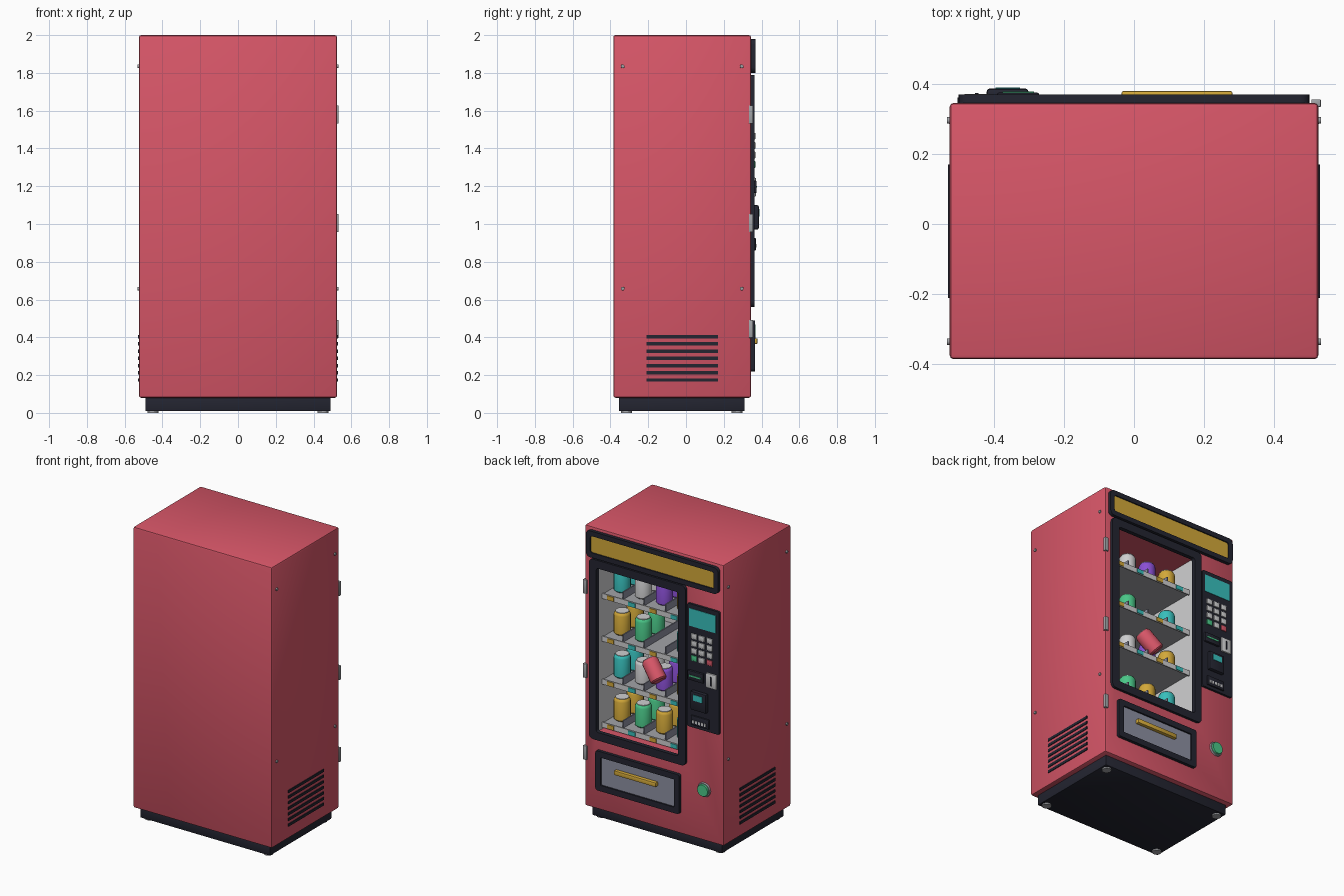
import bpy, bmesh, math
from mathutils import Vector, Matrix

if "Cube" in bpy.data.objects:
    bpy.data.objects.remove(bpy.data.objects["Cube"])

COLOURS = {
    "red": (0.68, 0.093, 0.138), "charcoal": (0.017, 0.018, 0.03),
    "yellow": (0.66, 0.40, 0.042), "teal": (0.04, 0.53, 0.51),
    "green": (0.07, 0.58, 0.25), "purple": (0.26, 0.08, 0.67),
    "light_grey": (0.63, 0.63, 0.64), "metal_grey": (0.36, 0.37, 0.39),
    "slate": (0.27, 0.28, 0.36),
}
MATS = {}
for key, rgb in COLOURS.items():
    MATS[key] = bpy.data.materials.new(key)
    MATS[key].diffuse_color = (*rgb, 1)


def finish(name, bm, *cols):
    bmesh.ops.recalc_face_normals(bm, faces=bm.faces)
    me = bpy.data.meshes.new(name)
    bm.to_mesh(me)
    bm.free()
    for c in cols:
        me.materials.append(MATS[c])
    ob = bpy.data.objects.new(name, me)
    bpy.context.collection.objects.link(ob)
    return ob


def box(name, col, x, y, z, bevel=0.0, corner=0.0):
    """Box from (min, max) ranges; corner rounds only the edges along y."""
    bm = bmesh.new()
    size = [r[1] - r[0] for r in (x, y, z)]
    mid = [(r[1] + r[0]) / 2 for r in (x, y, z)]
    bmesh.ops.create_cube(bm, size=1, matrix=Matrix.Translation(mid) @ Matrix.Diagonal((*size, 1)))
    if bevel:
        bmesh.ops.bevel(bm, geom=bm.edges[:], offset=bevel, segments=2, affect='EDGES', profile=0.5)
    if corner:
        along = [e for e in bm.edges if abs(e.verts[0].co.y - e.verts[1].co.y) > 1e-5]
        bmesh.ops.bevel(bm, geom=along, offset=corner, segments=4, affect='EDGES', profile=0.5)
    return finish(name, bm, col)


def round_rect(x, z, r, n=5):
    pts = []
    for k, (cx, cz) in enumerate([(x[1] - r, z[1] - r), (x[0] + r, z[1] - r),
                                  (x[0] + r, z[0] + r), (x[1] - r, z[0] + r)]):
        for i in range(n):
            a = math.pi / 2 * (k + i / (n - 1))
            pts.append((cx + r * math.cos(a), cz + r * math.sin(a)))
    return pts


def frame(name, col, x, z, y, w, r_out=0.03, r_in=0.015):
    """Rounded rectangular frame of border width w."""
    bm = bmesh.new()
    outer = round_rect(x, z, r_out)
    inner = round_rect((x[0] + w, x[1] - w), (z[0] + w, z[1] - w), r_in)
    rings = [[bm.verts.new((p[0], yy, p[1])) for p in loop]
             for loop, yy in ((outer, y[0]), (outer, y[1]), (inner, y[1]), (inner, y[0]))]
    n = len(outer)
    for a in range(4):
        for i in range(n):
            A, B = rings[a], rings[(a + 1) % 4]
            bm.faces.new((A[i], A[(i + 1) % n], B[(i + 1) % n], B[i]))
    return finish(name, bm, col)


def disc(name, col, centre, axis, r, depth, seg=20):
    bm = bmesh.new()
    rot = Vector(axis).to_track_quat('Z', 'Y').to_matrix().to_4x4()
    bmesh.ops.create_cone(bm, cap_ends=True, segments=seg, radius1=r, radius2=r * 0.92,
                          depth=depth, matrix=Matrix.Translation(centre) @ rot)
    return finish(name, bm, col)


def can(col, centre, up=(0, 0, 1)):
    """Lathed drink can with a pale lid."""
    prof = [(0.044, -0.077), (0.053, -0.068), (0.053, 0.055), (0.049, 0.066), (0.042, 0.074), (0.042, 0.078)]
    n = 20
    bm = bmesh.new()
    rings = [[bm.verts.new((r * math.cos(2 * math.pi * i / n), r * math.sin(2 * math.pi * i / n), z))
              for i in range(n)] for r, z in prof]
    for k in range(len(prof) - 1):
        for i in range(n):
            j = (i + 1) % n
            f = bm.faces.new((rings[k][i], rings[k][j], rings[k + 1][j], rings[k + 1][i]))
            f.material_index = int(k == len(prof) - 2)
    bm.faces.new(rings[0])
    bm.faces.new(rings[-1]).material_index = 1
    rot = Vector(up).to_track_quat('Z', 'Y').to_matrix().to_4x4()
    bm.transform(Matrix.Translation(centre) @ rot)
    return finish("can", bm, col, "light_grey")


# Cabinet with the display cavity cut out
FY = 0.345
BACK = -0.13
body = box("cabinet", "red", (-0.525, 0.525), (-0.385, FY), (0.08, 2.0), bevel=0.012)
cutter = box("cavity_cutter", "red", (-0.215, 0.435), (BACK, 0.5), (0.61, 1.75))
cutter.hide_render = True
mod = body.modifiers.new("cavity", 'BOOLEAN')
mod.object, mod.operation, mod.solver = cutter, 'DIFFERENCE', 'EXACT'
bpy.context.view_layer.objects.active = body
bpy.ops.object.modifier_apply(modifier=mod.name)
bpy.data.objects.remove(cutter)

# Cavity lining
for nm, x in (("left_lining", (-0.215, -0.207)), ("right_lining", (0.427, 0.435))):
    box(nm, "light_grey", x, (BACK, FY), (0.61, 1.75))
box("back_lining", "light_grey", (-0.207, 0.427), (BACK, BACK + 0.008), (0.61, 1.75))

# Plinth and feet
box("plinth", "charcoal", (-0.49, 0.49), (-0.355, 0.31), (0.01, 0.082), bevel=0.004)
for x in (-0.45, 0.45):
    for y in (-0.315, 0.27):
        disc("foot", "metal_grey", (x, y, 0.01), (0, 0, 1), 0.03, 0.02)

# Illuminated sign
frame("sign_frame", "charcoal", (-0.5, 0.5), (1.8, 1.98), (FY - 0.01, 0.368), 0.033)
box("sign_panel", "yellow", (-0.47, 0.47), (FY - 0.01, 0.36), (1.83, 1.95))

# Window frame
frame("window_frame", "charcoal", (-0.25, 0.48), (0.56, 1.79), (FY - 0.01, 0.363), 0.055)

# Shelves, price rails, tags, dividers and stocked cans
COLS = (0.36, 0.20, 0.04, -0.12)
STOCK = ((0.65, ("yellow", "green", "yellow", "teal")),
         (0.945, ("teal", "light_grey", "purple", "yellow")),
         (1.238, ("yellow", "green", None, "teal")),
         (1.53, ("teal", "light_grey", "purple", "yellow")))
for z, cans in STOCK:
    box("shelf", "metal_grey", (-0.205, 0.425), (BACK + 0.01, 0.29), (z - 0.018, z))
    box("price_rail", "light_grey", (-0.205, 0.425), (0.29, 0.298), (z - 0.028, z + 0.008))
    for i, (x, col) in enumerate(zip(COLS, cans)):
        box("price_tag", "teal" if i % 2 else "yellow", (x - 0.025, x + 0.025),
            (0.298, 0.303), (z - 0.024, z + 0.004))
        if i:
            box("divider", "slate", (x + 0.076, x + 0.084), (BACK + 0.01, 0.28), (z, z + 0.05))
        if col:
            for y in (0.174, 0.034):
                can(col, (x, y, z + 0.077))
can("red", (0.075, 0.238, 1.085), (0.09, -0.03, 0.10)).name = "falling_can"

# Control panel with screen and keypad
P = 0.36
box("control_panel", "charcoal", (-0.503, -0.26), (FY - 0.01, P), (0.84, 1.68), corner=0.012)
box("screen", "teal", (-0.478, -0.278), (P - 0.005, P + 0.003), (1.53, 1.65))
for row in range(4):
    for c in range(3):
        x, z = -0.315 - c * 0.058, 1.465 - row * 0.05
        col = {(3, 0): "green", (3, 2): "red"}.get((row, c), "light_grey")
        box("key", col, (x - 0.022, x + 0.022), (P - 0.005, P + 0.007), (z - 0.018, z + 0.018), bevel=0.003)

# Note slot, coin slot, card reader and coin return
box("note_slot", "charcoal", (-0.39, -0.27), (P - 0.005, 0.374), (1.165, 1.23), bevel=0.005)
box("note_light", "green", (-0.375, -0.285), (0.37, 0.377), (1.192, 1.202))
box("coin_plate", "light_grey", (-0.485, -0.41), (P - 0.005, 0.37), (1.145, 1.245), bevel=0.004)
box("coin_slot", "charcoal", (-0.452, -0.443), (0.366, 0.373), (1.165, 1.225))
box("card_reader", "charcoal", (-0.42, -0.30), (P - 0.005, 0.386), (0.97, 1.1), bevel=0.01)
box("card_screen", "teal", (-0.395, -0.325), (0.38, 0.389), (1.04, 1.08))
box("coin_return", "charcoal", (-0.43, -0.295), (P - 0.005, 0.37), (0.86, 0.925), bevel=0.004)
for i in range(5):
    x = -0.41 + i * 0.022
    box("return_bar", "light_grey", (x, x + 0.014), (0.366, 0.373), (0.875, 0.895))

# Collection tray with flap and pull bar
frame("tray_frame", "charcoal", (-0.205, 0.43), (0.22, 0.49), (FY - 0.01, 0.366), 0.04, 0.015, 0.006)
box("tray_flap", "slate", (-0.17, 0.395), (FY - 0.01, 0.355), (0.255, 0.455))
box("tray_pull", "yellow", (-0.035, 0.28), (0.35, 0.378), (0.365, 0.395), bevel=0.004)

# Round push button
disc("button_ring", "metal_grey", (-0.38, 0.349, 0.43), (0, 1, 0), 0.05, 0.012, 24)
disc("push_button", "green", (-0.38, 0.355, 0.43), (0, 1, 0), 0.042, 0.024, 24)

# Door hinges
for z in (0.445, 1.005, 1.58):
    box("hinge", "metal_grey", (0.505, 0.532), (0.333, 0.355), (z - 0.048, z + 0.048), bevel=0.003)

# Side vents and bolts
for s in (-1, 1):
    xr = sorted((s * 0.52, s * 0.53))
    for i in range(7):
        z = 0.174 + i * 0.0382
        box("vent_slat", "charcoal", xr, (-0.21, 0.17), (z - 0.009, z + 0.009))
    for y in (-0.335, 0.295):
        for z in (0.658, 1.835):
            disc("bolt", "metal_grey", (s * 0.527, y, z), (s, 0, 0), 0.01, 0.012, 12)

# Smooth rounded parts while keeping sharp edges
for ob in bpy.data.objects:
    ob.select_set(True)
bpy.context.view_layer.objects.active = body
bpy.ops.object.shade_smooth_by_angle(angle=math.radians(35))

for m in bpy.data.materials:
    if m.users and not m.is_grease_pencil:
        m.use_nodes = True
        m.node_tree.nodes["Principled BSDF"].inputs["Base Color"].default_value = m.diffuse_color
